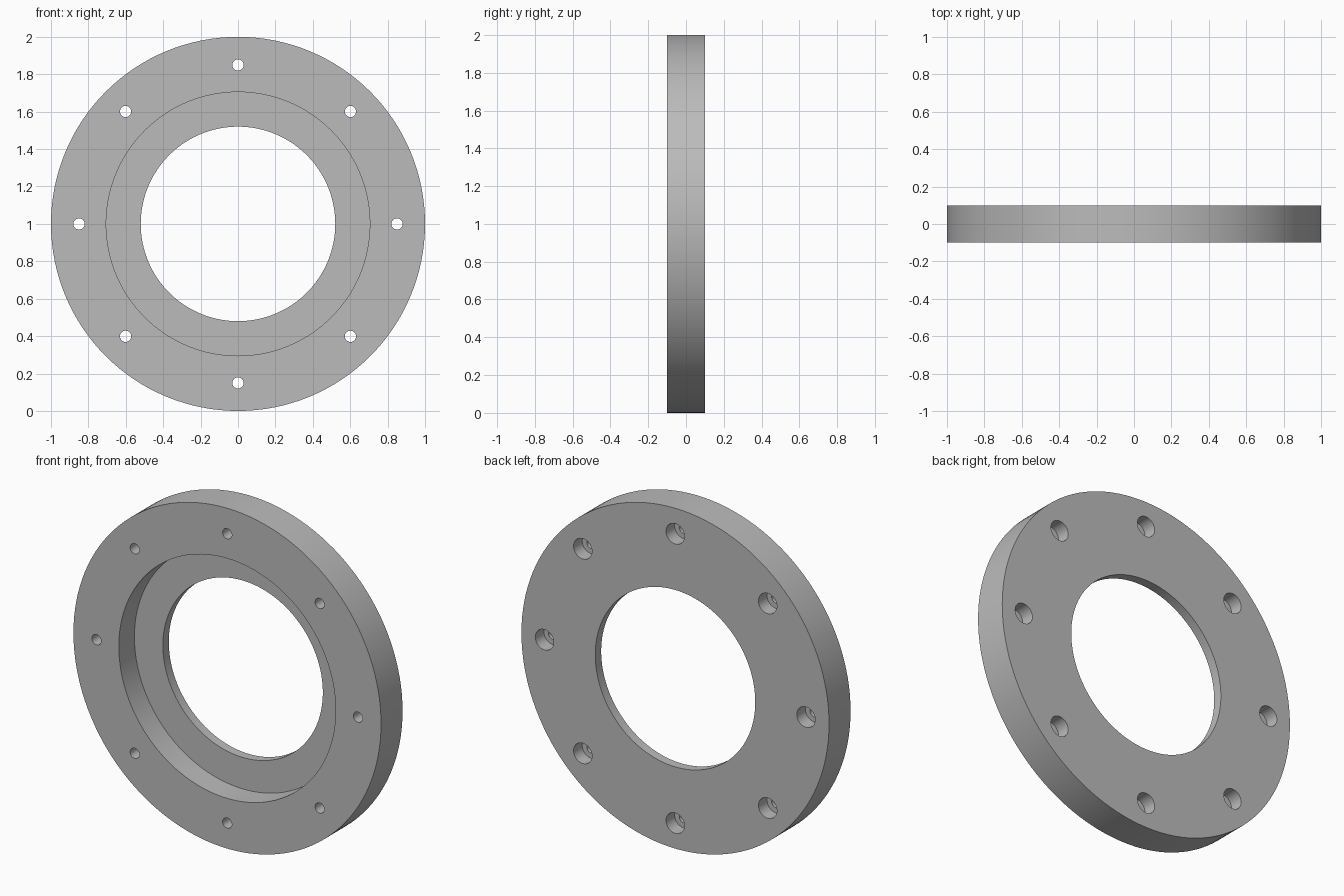
import bpy, bmesh
from math import cos, sin, pi, radians
from mathutils import Matrix, Vector

cube = bpy.data.objects.get("Cube")
if cube:
    bpy.data.objects.remove(cube, do_unlink=True)

HALF = 0.10           # half thickness
RECESS_FLOOR = 0.045  # depth position of the front recess floor
BORE_FLOOR = 0.02     # depth position of the counterbore floors
CENTRE = Vector((0, 0, 1))

grey = bpy.data.materials.new("plain_grey")
grey.use_nodes = True
colour = (0.5, 0.5, 0.5, 1)
grey.diffuse_color = colour
grey.node_tree.nodes["Principled BSDF"].inputs["Base Color"].default_value = colour


def lathe(bm, profile, centre, segments, closed):
    """Revolve (radius, y) points around the y axis through centre."""
    rings = [[bm.verts.new(centre + Vector((r * cos(a), y, r * sin(a))))
              for a in (2 * pi * i / segments for i in range(segments))]
             for r, y in profile]
    pairs = list(zip(rings, rings[1:]))
    if closed:
        pairs.append((rings[-1], rings[0]))
    else:
        bm.faces.new(rings[0])
        bm.faces.new(rings[-1])
    for a, b in pairs:
        for i in range(segments):
            j = (i + 1) % segments
            bm.faces.new((a[i], a[j], b[j], b[i]))


def make_object(name, bm):
    bmesh.ops.recalc_face_normals(bm, faces=bm.faces)
    mesh = bpy.data.meshes.new(name)
    bm.to_mesh(mesh)
    bm.free()
    mesh.materials.append(grey)
    obj = bpy.data.objects.new(name, mesh)
    bpy.context.collection.objects.link(obj)
    return obj


# Flange ring with a stepped recess on the front
bm = bmesh.new()
lathe(bm, [(1.0, -HALF), (1.0, HALF), (0.52, HALF), (0.52, RECESS_FLOOR),
           (0.705, RECESS_FLOOR), (0.705, -HALF)], CENTRE, 128, True)
ring = make_object("flange_ring", bm)

# Eight stepped bolt holes, wide at the back
bm = bmesh.new()
for k in range(8):
    a = k * pi / 4
    spot = CENTRE + 0.85 * Vector((cos(a), 0, sin(a)))
    lathe(bm, [(0.03, -0.2), (0.03, BORE_FLOOR), (0.06, BORE_FLOOR), (0.06, 0.2)],
          spot, 32, False)
cutter = make_object("bolt_hole_cutter", bm)
cutter.hide_render = True

cut = ring.modifiers.new("bolt_holes", "BOOLEAN")
cut.operation = "DIFFERENCE"
cut.solver = "EXACT"
cut.object = cutter
bpy.ops.object.select_all(action="DESELECT")
bpy.context.view_layer.objects.active = ring
ring.select_set(True)
bpy.ops.object.modifier_apply(modifier=cut.name)
bpy.data.objects.remove(cutter, do_unlink=True)
bpy.ops.object.shade_smooth_by_angle(angle=radians(30))
